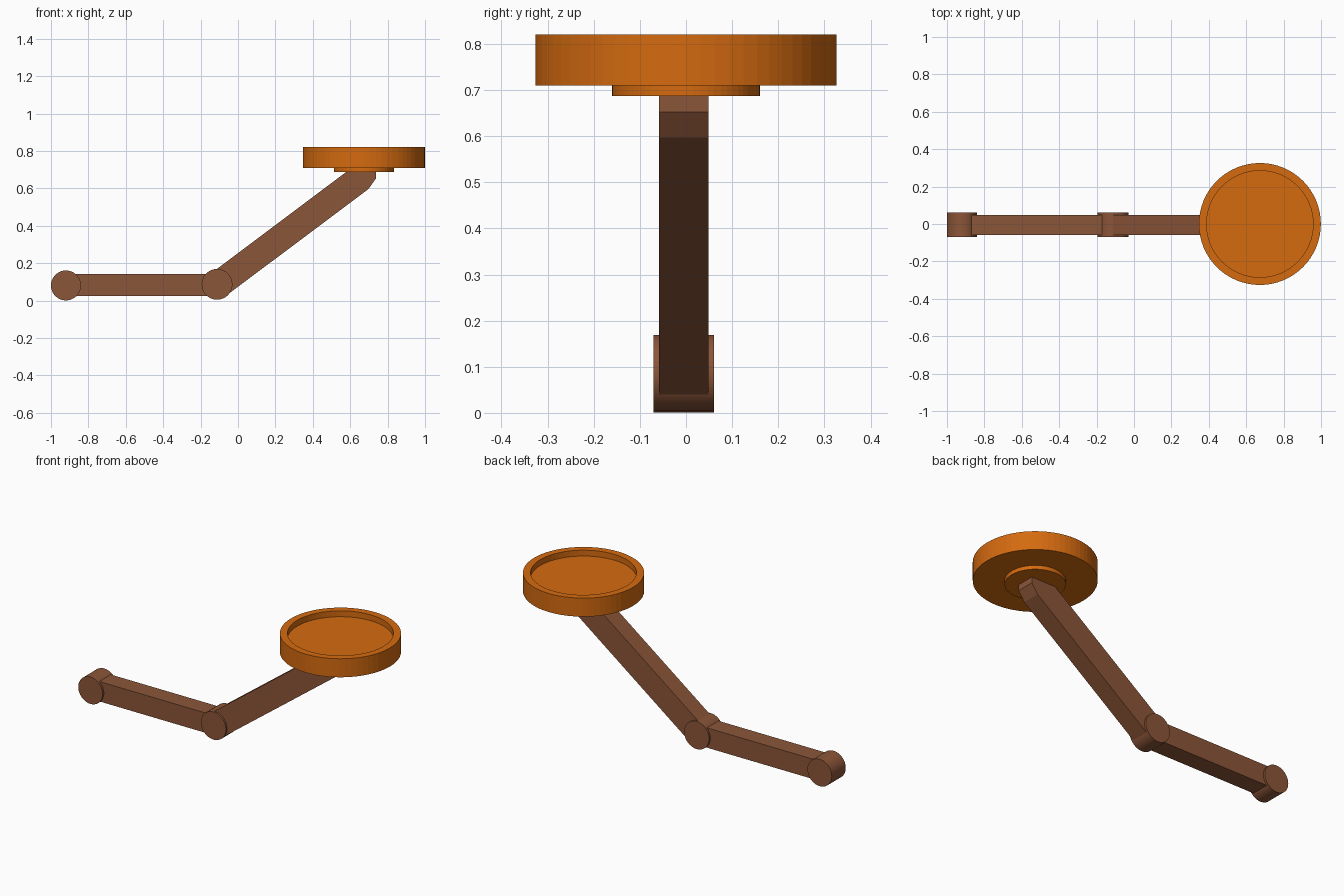
import bpy, bmesh, math
from mathutils import Matrix, Vector

if "Cube" in bpy.data.objects:
    bpy.data.objects.remove(bpy.data.objects["Cube"])

ARM_Y = -0.005  # the arm sits slightly off the dish centre


def material(name, rgb):
    m = bpy.data.materials.new(name)
    m.diffuse_color = (*rgb, 1)
    m.use_nodes = True
    m.node_tree.nodes["Principled BSDF"].inputs["Base Color"].default_value = m.diffuse_color
    return m


brown = material("brown", (0.26, 0.092, 0.04))
orange = material("orange", (0.66, 0.145, 0.005))


def finish(name, bm, mat):
    bmesh.ops.recalc_face_normals(bm, faces=bm.faces)
    me = bpy.data.meshes.new(name)
    bm.to_mesh(me)
    bm.free()
    me.materials.append(mat)
    ob = bpy.data.objects.new(name, me)
    bpy.context.collection.objects.link(ob)
    return ob


def cylinder(name, centre, radius, depth, mat, along_y=False, sides=64):
    bm = bmesh.new()
    rot = Matrix.Rotation(math.pi / 2, 4, 'X') if along_y else Matrix()
    bmesh.ops.create_cone(bm, cap_ends=True, segments=sides, radius1=radius, radius2=radius,
                          depth=depth, matrix=Matrix.Translation(centre) @ rot)
    return finish(name, bm, mat)


def side_profile(name, points, half_width, mat):
    """Extrude an x-z outline across y."""
    bm = bmesh.new()
    face = bm.faces.new([bm.verts.new((x, ARM_Y - half_width, z)) for x, z in points])
    new = bmesh.ops.extrude_face_region(bm, geom=[face])["geom"]
    bmesh.ops.translate(bm, vec=(0, 2 * half_width, 0),
                        verts=[v for v in new if isinstance(v, bmesh.types.BMVert)])
    return finish(name, bm, mat)


# Round joints at the end and the elbow
cylinder("end_joint", (-0.92, ARM_Y, 0.081), 0.08, 0.131, brown, True)
cylinder("elbow_joint", (-0.112, ARM_Y, 0.087), 0.082, 0.131, brown, True)

# Level lower arm
side_profile("lower_arm", [(-0.92, 0.025), (-0.112, 0.025), (-0.112, 0.143), (-0.92, 0.143)],
             0.054, brown)

# Slanted upper arm, cut level under the dish
side_profile("upper_arm", [(-0.152, 0.14), (-0.065, 0.025), (0.698, 0.597), (0.737, 0.652),
                           (0.737, 0.69), (0.582, 0.69)], 0.054, brown)

# Mounting disc under the dish
cylinder("mounting_disc", (0.673, 0, 0.70), 0.16, 0.026, orange)

# Shallow dish with a raised rim: inset the top face and sink it
bm = bmesh.new()
bmesh.ops.create_cone(bm, cap_ends=True, segments=64, radius1=0.326, radius2=0.326,
                      depth=0.11, matrix=Matrix.Translation((0.673, 0, 0.765)))
bm.normal_update()
top = max(bm.faces, key=lambda f: f.normal.z)
floor = bmesh.ops.extrude_discrete_faces(bm, faces=[top])["faces"][0]
centre = Vector((0.673, 0, 0.82))
bmesh.ops.scale(bm, vec=(0.285 / 0.326,) * 2 + (1,), verts=floor.verts,
                space=Matrix.Translation(-centre))
sunk = bmesh.ops.extrude_discrete_faces(bm, faces=[floor])["faces"][0]
bmesh.ops.translate(bm, vec=(0, 0, -0.035), verts=sunk.verts)
finish("dish", bm, orange)
